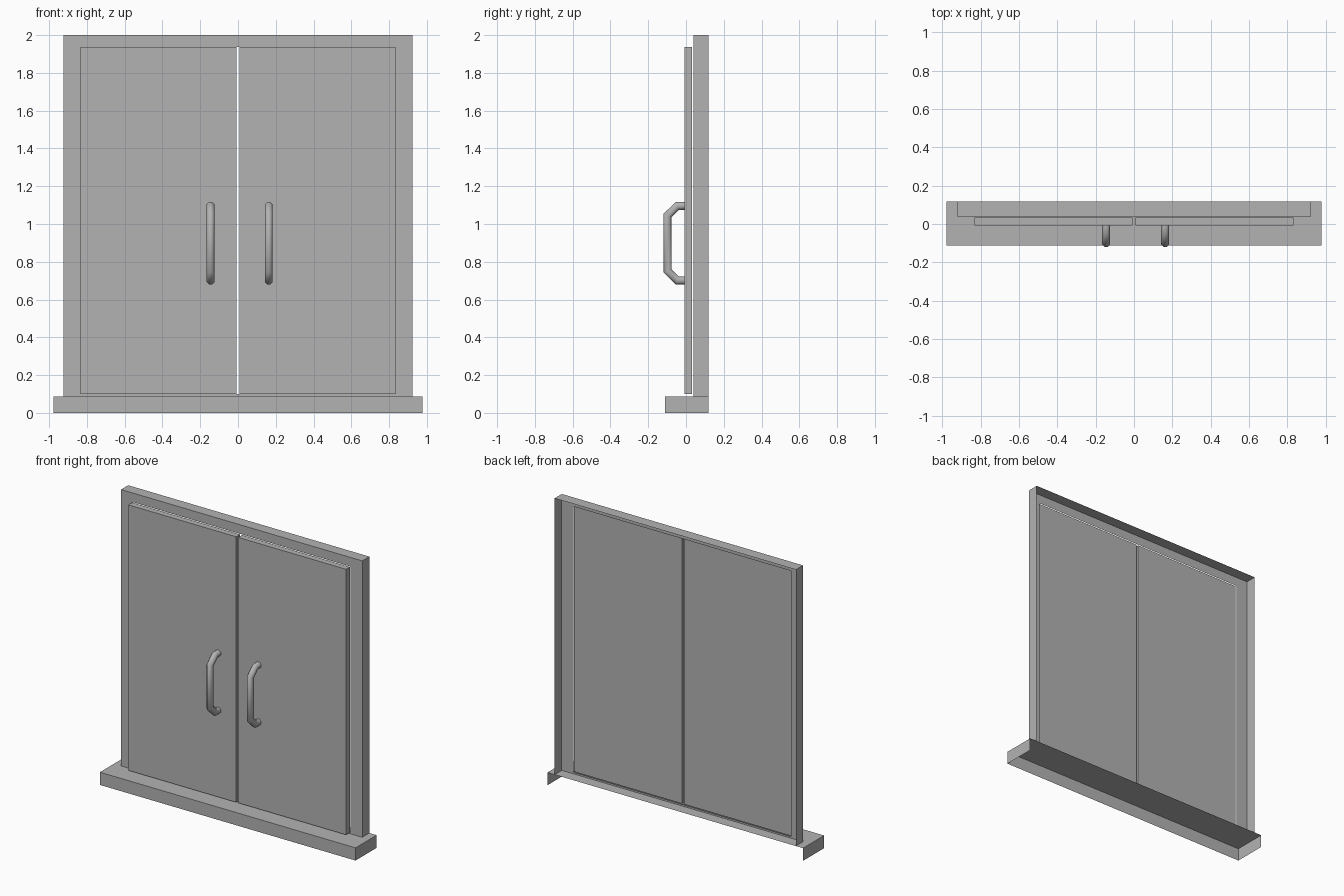
import bpy, bmesh, math
from mathutils import Vector

if "Cube" in bpy.data.objects:
    bpy.data.objects.remove(bpy.data.objects["Cube"])

Y_BACK, Y_PLATE, Y_DOOR, Y_DOOR_BACK, Y_STEP = 0.118, 0.04, -0.009, 0.033, -0.112
Z_STEP, Z_DOOR, Z_DOOR_TOP, Z_TOP = 0.088, 0.1, 1.937, 2.0
X_STEP, X_FRAME, X_DOOR, X_GAP = 0.978, 0.923, 0.833, 0.008

grey = bpy.data.materials.new("dark_grey")
grey.diffuse_color = (0.45, 0.45, 0.45, 1)
grey.use_nodes = True
grey.node_tree.nodes["Principled BSDF"].inputs["Base Color"].default_value = grey.diffuse_color


def finish(name, bm):
    mesh = bpy.data.meshes.new(name)
    bm.to_mesh(mesh)
    bm.free()
    mesh.materials.append(grey)
    obj = bpy.data.objects.new(name, mesh)
    bpy.context.collection.objects.link(obj)
    return obj


def shell(name, lo, hi, open_sides=()):
    """Box between two corners, without the faces that point along open_sides."""
    lo, hi = Vector(lo), Vector(hi)
    bm = bmesh.new()
    bmesh.ops.create_cube(bm, size=1)
    bm.normal_update()
    gone = [f for f in bm.faces if any(f.normal.dot(Vector(d)) > 0.9 for d in open_sides)]
    bmesh.ops.delete(bm, geom=gone, context='FACES')
    bmesh.ops.scale(bm, vec=hi - lo, verts=bm.verts)
    bmesh.ops.translate(bm, vec=(lo + hi) / 2, verts=bm.verts)
    return finish(name, bm)


# Doorstep: hollow below and behind
shell("doorstep", (-X_STEP, Y_STEP, 0), (X_STEP, Y_BACK, Z_STEP), [(0, 1, 0), (0, 0, -1)])

# Frame: front plate with one opening, outer rim turned back
xs = [-X_FRAME, -X_DOOR, X_DOOR, X_FRAME]
zs = [Z_STEP, Z_DOOR, Z_DOOR_TOP, Z_TOP]
bm = bmesh.new()
grid = [[bm.verts.new((x, Y_PLATE, z)) for z in zs] for x in xs]
for i in range(3):
    for j in range(3):
        if (i, j) != (1, 1):
            bm.faces.new((grid[i][j], grid[i + 1][j], grid[i + 1][j + 1], grid[i][j + 1]))
rim = [e for e in bm.edges if all(v.co.z > Z_TOP - 1e-4 for v in e.verts)
       or abs(sum(v.co.x for v in e.verts)) > 2 * X_FRAME - 1e-4]
ext = bmesh.ops.extrude_edge_only(bm, edges=rim)
moved = [g for g in ext["geom"] if isinstance(g, bmesh.types.BMVert)]
bmesh.ops.translate(bm, vec=(0, Y_BACK - Y_PLATE, 0), verts=moved)
finish("door_frame", bm)


# Handle: round tube along a chamfered bracket path, mitred at the bends
def handle(name, x, radius=0.0225, sides=8):
    path = [Vector((0, y, z)) for y, z in (
        (Y_DOOR, 0.701), (-0.046, 0.701), (-0.098, 0.752),
        (-0.098, 1.045), (-0.046, 1.096), (Y_DOOR, 1.096))]
    bm = bmesh.new()
    rings = []
    for i, p in enumerate(path):
        before = (p - path[i - 1]).normalized() if i else (path[1] - p).normalized()
        after = (path[i + 1] - p).normalized() if i < len(path) - 1 else before
        tangent = (before + after).normalized()
        across = tangent.cross(Vector((1, 0, 0))) / tangent.dot(before)
        ring = []
        for k in range(sides):
            a = math.tau * (k + 0.5) / sides
            ring.append(bm.verts.new(p + Vector((x + radius * math.cos(a), 0, 0))
                                     + across * radius * math.sin(a)))
        rings.append(ring)
    for r, s in zip(rings, rings[1:]):
        for k in range(sides):
            n = (k + 1) % sides
            bm.faces.new((r[k], r[n], s[n], s[k])).smooth = True
    bmesh.ops.recalc_face_normals(bm, faces=bm.faces)
    finish(name, bm)


# Doors (solid slabs) and their handles
for side, x0, x1, hx in (("left", -X_DOOR, -X_GAP, -0.145), ("right", X_GAP, X_DOOR, 0.163)):
    shell(side + "_door", (x0, Y_DOOR, Z_DOOR), (x1, Y_DOOR_BACK, Z_DOOR_TOP))
    handle(side + "_handle", hx)
